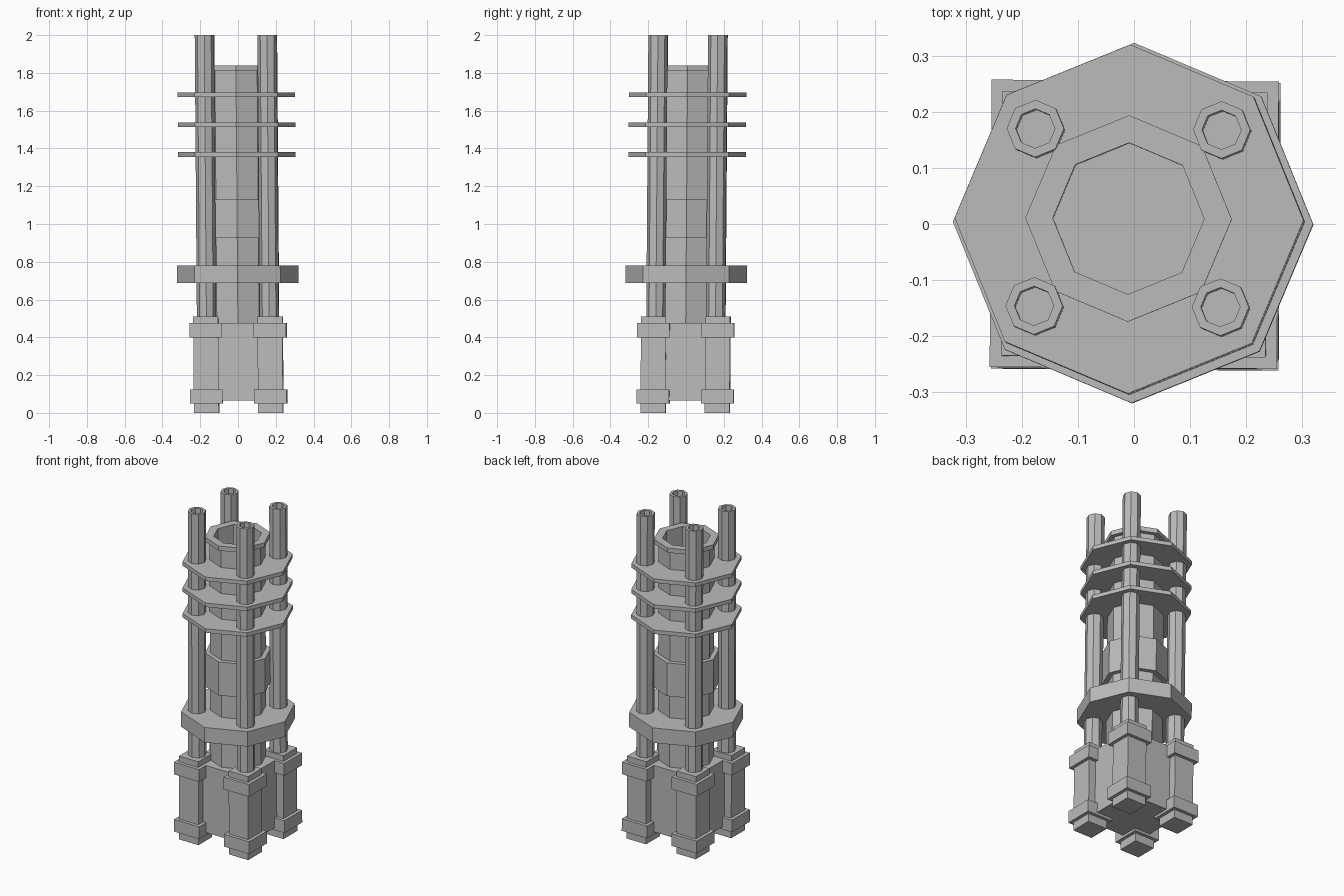
import bpy, bmesh, math
from mathutils import Matrix

cube = bpy.data.objects.get("Cube")
if cube:
    bpy.data.objects.remove(cube, do_unlink=True)

grey = bpy.data.materials.new("plain_grey")
grey.use_nodes = True
colour = (0.5, 0.5, 0.5, 1)
grey.diffuse_color = colour
grey.node_tree.nodes["Principled BSDF"].inputs["Base Color"].default_value = colour

# The whole tower leans and twists very slightly
LEAN = Matrix(((1, 0, -0.0075, 0.004), (0, 1, 0.0075, -0.004),
               (0, 0, 1, 0), (0, 0, 0, 1))) @ Matrix.Rotation(math.radians(-0.4), 4, "Z")
SIDES = 8


def finish(name, bm):
    bmesh.ops.recalc_face_normals(bm, faces=bm.faces)
    bm.transform(LEAN)
    mesh = bpy.data.meshes.new(name)
    bm.to_mesh(mesh)
    bm.free()
    mesh.materials.append(grey)
    obj = bpy.data.objects.new(name, mesh)
    bpy.context.collection.objects.link(obj)
    return obj


def lathe(name, profile, x=0, y=0):
    """Octagonal solid from (radius, z) rings, capped at both ends."""
    bm = bmesh.new()
    rings = []
    for r, z in profile:
        ring = []
        for i in range(SIDES):
            a = math.tau * i / SIDES
            ring.append(bm.verts.new((x + r * math.cos(a), y + r * math.sin(a), z)))
        rings.append(ring)
    for low, high in zip(rings, rings[1:]):
        for i in range(SIDES):
            j = (i + 1) % SIDES
            bm.faces.new((low[i], low[j], high[j], high[i]))
    bm.faces.new(rings[0][::-1])
    bm.faces.new(rings[-1])
    return finish(name, bm)


def box(name, x, y, half, z0, z1):
    bm = bmesh.new()
    bmesh.ops.create_cube(bm, size=1)
    bmesh.ops.scale(bm, vec=(2 * half, 2 * half, z1 - z0), verts=bm.verts)
    bmesh.ops.translate(bm, vec=(x, y, (z0 + z1) / 2), verts=bm.verts)
    return finish(name, bm)


# Base block
box("base_core", 0, 0, 0.19, 0.065, 0.475)

# Corner posts with collars, each carrying a hollow pipe
for side, sx in (("left", 1), ("right", -1)):
    for end, sy in (("front", -1), ("back", 1)):
        tag = f"{end}_{side}"
        x, y = 0.17 * sx, 0.17 * sy
        box(f"{tag}_post", x, y, 0.066, 0, 0.51)
        box(f"{tag}_lower_collar", x, y, 0.086, 0.05, 0.125)
        box(f"{tag}_upper_collar", x, y, 0.086, 0.4, 0.475)
        lathe(f"{tag}_pipe", [(0.051, 0.5), (0.051, 2), (0.035, 2), (0.035, 1.6)],
              0.166 * sx, 0.158 * sy)

# Central tube with a raised band and a rim around its open top
lathe("central_tube", [(0.158, 0.47), (0.158, 0.925), (0.186, 0.925), (0.186, 1.13),
                       (0.158, 1.13), (0.158, 1.81), (0.184, 1.81), (0.184, 1.838),
                       (0.135, 1.838), (0.135, 1.35)])

# Thick brace and three thin plates
lathe("brace_ring", [(0.321, 0.688), (0.321, 0.78)])
for n, z in enumerate((1.368, 1.525, 1.684)):
    lathe(f"plate_{n + 1}", [(0.311, z - 0.012), (0.311, z + 0.012)])
